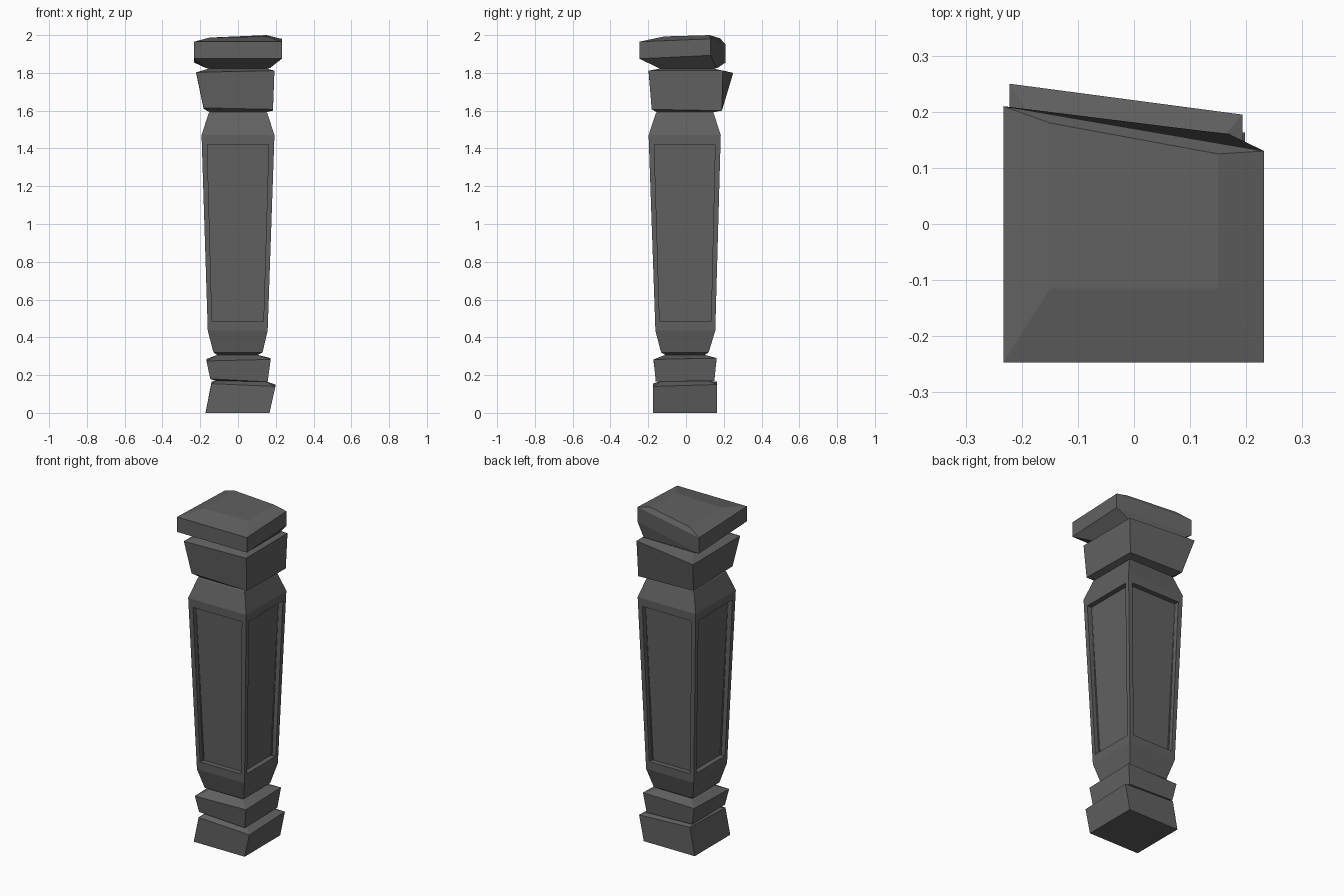
import bpy, bmesh
from mathutils import Vector

if "Cube" in bpy.data.objects:
    bpy.data.objects.remove(bpy.data.objects["Cube"])

stone = bpy.data.materials.new("dark grey stone")
stone.diffuse_color = (0.12, 0.12, 0.12, 1)
stone.use_nodes = True
stone.node_tree.nodes["Principled BSDF"].inputs["Base Color"].default_value = stone.diffuse_color


def ring(x0, x1, y0, y1, z, back_right=None):
    """Four corners: front left, front right, back right, back left."""
    zs = z if isinstance(z, tuple) else (z,) * 4
    pts = [(x0, y0), (x1, y0), (x1, y1), (x0, y1)]
    if back_right is not None:
        pts[2] = (x1, back_right)
    return [Vector((x, y, h)) for (x, y), h in zip(pts, zs)]


def loft(name, rings, bottom=False, top=False, panel_level=None):
    bm = bmesh.new()
    rows = [[bm.verts.new(p) for p in r] for r in rings]
    for k in range(len(rows) - 1):
        for i in range(4):
            j = (i + 1) % 4
            quad = [rows[k][i], rows[k][j], rows[k + 1][j], rows[k + 1][i]]
            if k == panel_level:
                recessed_panel(bm, quad, i)
            else:
                bm.faces.new(quad)
    if bottom:
        bm.faces.new(rows[0][::-1])
    if top:
        bm.faces.new(rows[-1])
    me = bpy.data.meshes.new(name)
    bm.to_mesh(me)
    bm.free()
    me.materials.append(stone)
    ob = bpy.data.objects.new(name, me)
    bpy.context.collection.objects.link(ob)
    return ob


def recessed_panel(bm, quad, side):
    """Frame, straight walls and a sunken floor on one shaft side."""
    inward = Vector([(0, 1, 0), (-1, 0, 0), (0, -1, 0), (1, 0, 0)][side]) * 0.03
    a, b, c, d = [v.co for v in quad]
    uv = [(.075, .048), (.925, .048), (.925, .952), (.075, .952)]
    inner = [a.lerp(b, u).lerp(d.lerp(c, u), v) for u, v in uv]
    rim = [bm.verts.new(p) for p in inner]
    floor = [bm.verts.new(p + inward) for p in inner]
    for i in range(4):
        j = (i + 1) % 4
        bm.faces.new([quad[i], quad[j], rim[j], rim[i]])
        bm.faces.new([rim[i], rim[j], floor[j], floor[i]])
    bm.faces.new(floor)


# Narrow necks shared by neighbouring parts
neck_a = ring(-.12, .14, -.13, .12, .17)
neck_b = ring(-.11, .105, -.11, .10, .307)
neck_c = ring(-.15, .15, -.155, .145, 1.592)
neck_d = ring(-.155, .155, -.14, .15, 1.822)

# Leaning base block
loft("base_block", [
    ring(-.172, .167, -.175, .163, 0),
    ring(-.14, .198, -.175, .163, (.155, .14, .15, .165)),
    neck_a], bottom=True)

# Lower collar
loft("lower_collar", [
    neck_a,
    ring(-.147, .157, -.16, .15, (.18, .165, .17, .18)),
    ring(-.167, .173, -.172, .162, (.275, .283, .29, .285)),
    neck_b])

# Tapered shaft with a panel on each side
loft("shaft", [
    neck_b,
    ring(-.13, .13, -.132, .12, .32),
    ring(-.16, .157, -.162, .155, .435),
    ring(-.193, .193, -.198, .184, 1.47),
    ring(-.156, .156, -.16, .147, 1.585),
    neck_c], panel_level=2)

# Upper block, flared at the back left
loft("upper_block", [
    neck_c,
    ring(-.182, .185, -.182, .19, (1.615, 1.607, 1.60, 1.61)),
    ring(-.222, .193, -.198, .25, (1.803, 1.812, 1.812, 1.80), back_right=.195),
    neck_d])

# Cap with a slanted back
loft("cap", [
    neck_d,
    ring(-.17, .17, -.145, .165, 1.826, back_right=.16),
    ring(-.233, .232, -.247, .21, (1.875, 1.875, 1.893, 1.855), back_right=.13),
    ring(-.233, .232, -.247, .21, (1.965, 1.965, 1.98, 1.95), back_right=.13),
    ring(-.15, .15, -.115, .18, (1.987, 1.993, 2.0, 1.983), back_right=.125)],
    top=True)
